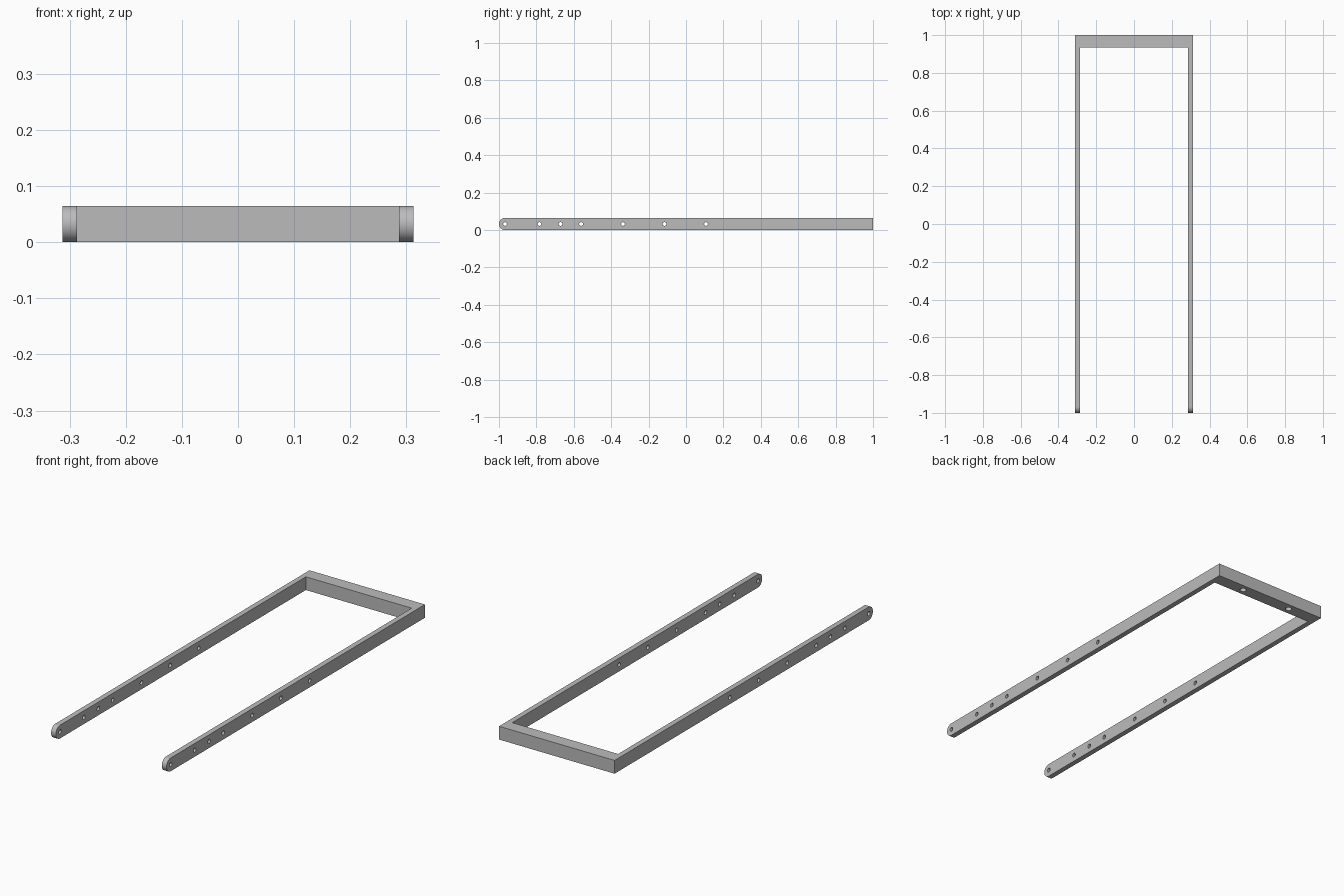
import bpy, bmesh, math
from mathutils import Matrix, Vector

if "Cube" in bpy.data.objects:
    bpy.data.objects.remove(bpy.data.objects["Cube"], do_unlink=True)

HALF_WIDTH, ARM, HEIGHT, BAR = 0.313, 0.026, 0.065, 0.065
MID = HEIGHT / 2

steel = bpy.data.materials.new("grey_steel")
steel.use_nodes = True
steel.diffuse_color = (0.5, 0.5, 0.5, 1)
steel.node_tree.nodes["Principled BSDF"].inputs["Base Color"].default_value = (0.5, 0.5, 0.5, 1)


def add_object(name, bm):
    bmesh.ops.recalc_face_normals(bm, faces=bm.faces)
    mesh = bpy.data.meshes.new(name)
    bm.to_mesh(mesh)
    bm.free()
    mesh.materials.append(steel)
    obj = bpy.data.objects.new(name, mesh)
    bpy.context.collection.objects.link(obj)
    return obj


def add_cylinder(bm, centre, axis, radius, depth):
    turn = Vector((0, 0, 1)).rotation_difference(Vector(axis)).to_matrix().to_4x4()
    bmesh.ops.create_cone(bm, cap_ends=True, segments=24, radius1=radius, radius2=radius,
                          depth=depth, matrix=Matrix.Translation(centre) @ turn)


def cut(target, bm):
    cutter = add_object("cutter", bm)
    cutter.hide_render = True
    mod = target.modifiers.new("cut", "BOOLEAN")
    mod.operation, mod.solver, mod.object = "DIFFERENCE", "EXACT", cutter
    bpy.context.view_layer.objects.active = target
    bpy.ops.object.modifier_apply(modifier=mod.name)
    bpy.data.objects.remove(cutter, do_unlink=True)


# Frame blank: side profile with a rounded front end, extruded across the width
bm = bmesh.new()
profile = [(1, 0), (1, HEIGHT)]
for i in range(25):
    a = math.pi / 2 + math.pi * i / 24
    profile.append((-1 + MID + MID * math.cos(a), MID + MID * math.sin(a)))
face = bm.faces.new([bm.verts.new((-HALF_WIDTH, y, z)) for y, z in profile])
side = bmesh.ops.extrude_face_region(bm, geom=[face])
bmesh.ops.translate(bm, vec=(2 * HALF_WIDTH, 0, 0),
                    verts=[v for v in side["geom"] if isinstance(v, bmesh.types.BMVert)])
frame = add_object("u_frame", bm)

# Opening between the two arms, leaving the rear crossbar
bm = bmesh.new()
back, front = 1 - BAR, -1.1
bmesh.ops.create_cube(bm, size=1, matrix=Matrix.Translation((0, (back + front) / 2, MID))
                      @ Matrix.Diagonal((2 * (HALF_WIDTH - ARM), back - front, 0.3, 1)))
cut(frame, bm)

# Bolt holes through both arms, and blind holes under the crossbar
bm = bmesh.new()
for y in (-0.968, -0.783, -0.671, -0.561, -0.337, -0.115, 0.107):
    add_cylinder(bm, (0, y, MID), (1, 0, 0), 0.01, 1)
for x in (-0.14, 0.14):
    add_cylinder(bm, (x, 1 - BAR / 2, 0), (0, 0, 1), 0.015, 0.08)
cut(frame, bm)

# Smooth round surfaces, crisp edges
bpy.ops.object.select_all(action="DESELECT")
frame.select_set(True)
bpy.context.view_layer.objects.active = frame
bpy.ops.object.shade_smooth_by_angle(angle=math.radians(30))
